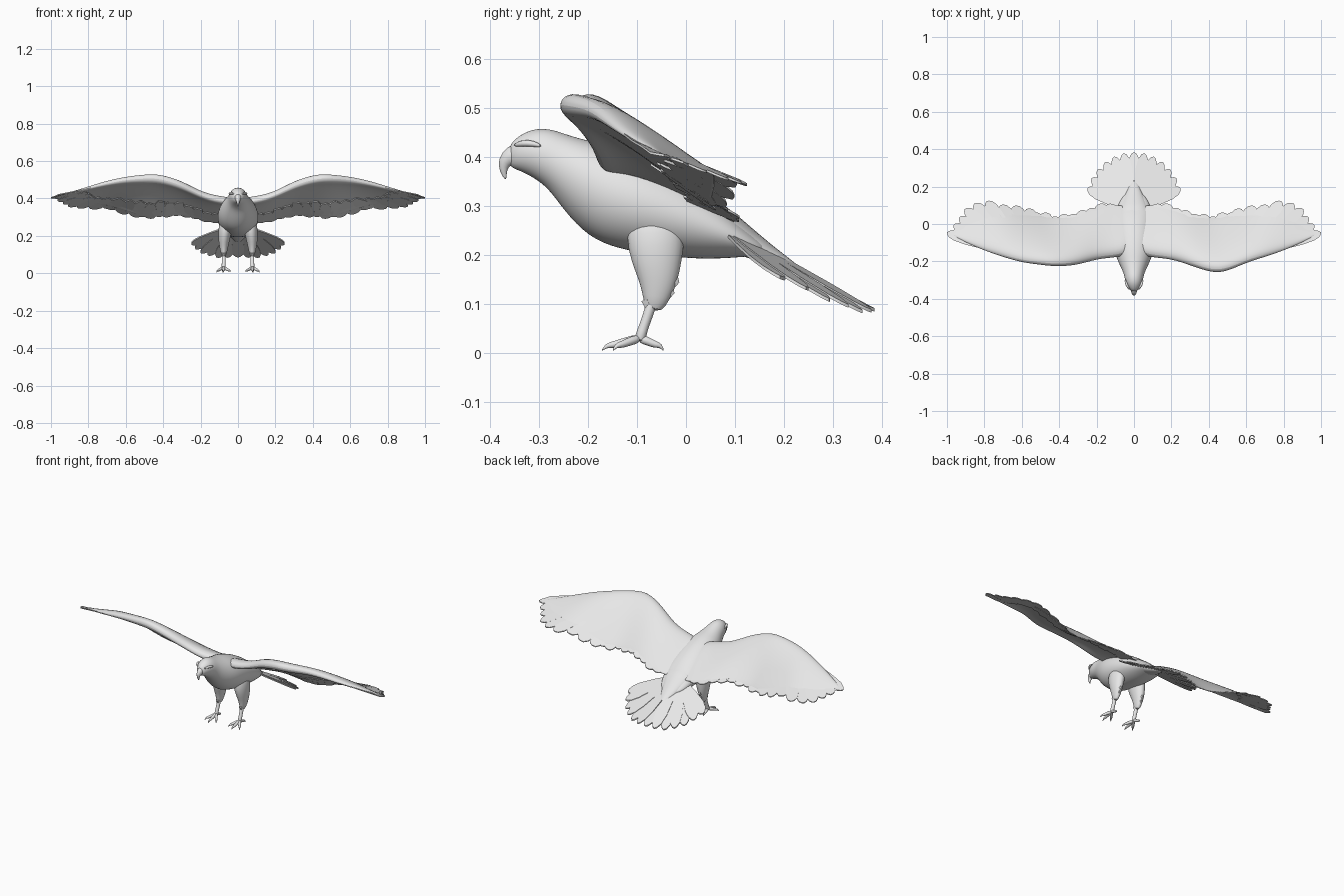
import bpy, bmesh, math
from mathutils import Vector

cube = bpy.data.objects.get("Cube")
if cube:
    bpy.data.objects.remove(cube)

grey = bpy.data.materials.new("plumage_grey")
grey.use_nodes = True
grey.diffuse_color = (0.8, 0.8, 0.8, 1)
grey.node_tree.nodes["Principled BSDF"].inputs["Base Color"].default_value = (0.8, 0.8, 0.8, 1)


def finish(name, bm, levels=0):
    bmesh.ops.recalc_face_normals(bm, faces=bm.faces[:])
    mesh = bpy.data.meshes.new(name)
    bm.to_mesh(mesh)
    bm.free()
    mesh.materials.append(grey)
    obj = bpy.data.objects.new(name, mesh)
    bpy.context.collection.objects.link(obj)
    if levels:
        mod = obj.modifiers.new("smooth", 'SUBSURF')
        mod.levels = mod.render_levels = levels
    bpy.ops.object.select_all(action='DESELECT')
    obj.select_set(True)
    bpy.context.view_layer.objects.active = obj
    bpy.ops.object.shade_smooth_by_angle(angle=math.radians(50))
    return obj


def loft(bm, rings):
    """Skin a list of closed rings and cap both ends."""
    loops = [[bm.verts.new(p) for p in ring] for ring in rings]
    n = len(loops[0])
    for a, b in zip(loops, loops[1:]):
        for i in range(n):
            bm.faces.new((a[i], a[(i + 1) % n], b[(i + 1) % n], b[i]))
    bm.faces.new(loops[0])
    bm.faces.new(loops[-1][::-1])


def tube(bm, path, sides=10, flat=1.0):
    """Tapered tube through (x, y, z, radius); flat scales its width in x."""
    pts = [Vector(p[:3]) for p in path]
    rings = []
    for i, p in enumerate(pts):
        d = (pts[min(i + 1, len(pts) - 1)] - pts[max(i - 1, 0)]).normalized()
        ref = Vector((0, 1, 0)) if abs(d.x) > 0.8 else Vector((1, 0, 0))
        u = (ref - d * ref.dot(d)).normalized()
        v = d.cross(u)
        r = path[i][3]
        angles = [math.tau * k / sides for k in range(sides)]
        rings.append([p + u * math.cos(a) * r * flat + v * math.sin(a) * r for a in angles])
    loft(bm, rings)


def feather(bm, root, tip, width, height, thick=0.005):
    """Leaf-shaped blade in plan, laid on the surface height(x, y)."""
    root, tip = Vector(root), Vector(tip)
    d = tip - root
    side = Vector((-d.y, d.x)).normalized() * width / 2
    outline = [(0, 0.5), (0.35, 0.85), (0.7, 1), (0.88, 0.8), (0.97, 0.4)]
    left = [root + d * t + side * w for t, w in outline]
    right = [root + d * t - side * w for t, w in outline]
    plan = left + [tip] + right[::-1]
    layers = [[(p.x, p.y, height(p.x, p.y) + o) for p in plan] for o in (-thick / 2, thick / 2)]
    loft(bm, layers)


# Body with neck and head: (y, top, bottom, half width)
body = [(-0.362, 0.424, 0.380, 0.014), (-0.345, 0.442, 0.374, 0.030),
        (-0.315, 0.459, 0.360, 0.045), (-0.28, 0.460, 0.335, 0.052),
        (-0.25, 0.450, 0.290, 0.062), (-0.20, 0.435, 0.235, 0.088),
        (-0.14, 0.425, 0.210, 0.108), (-0.06, 0.395, 0.198, 0.112),
        (0.02, 0.350, 0.190, 0.105), (0.08, 0.300, 0.192, 0.095),
        (0.13, 0.250, 0.197, 0.075), (0.17, 0.218, 0.200, 0.04)]
bm = bmesh.new()
loft(bm, [[(w * math.cos(a), y, (top + low) / 2 + (top - low) / 2 * math.sin(a))
           for a in (math.tau * k / 16 for k in range(16))] for y, top, low, w in body])
finish("body", bm, 2)

# Hooked beak
bm = bmesh.new()
tube(bm, [(0, -0.335, 0.405, 0.028), (0, -0.358, 0.403, 0.023), (0, -0.372, 0.390, 0.015),
          (0, -0.374, 0.372, 0.008), (0, -0.368, 0.354, 0.002)], flat=0.8)
finish("beak", bm, 1)

# Wing stations: x, leading y, trailing y, leading z, trailing z, thickness
WING = [(0.0, -0.16, 0.10, 0.38, 0.26, 0.05), (0.1, -0.185, 0.105, 0.385, 0.265, 0.055),
        (0.2, -0.19, 0.09, 0.415, 0.285, 0.05), (0.3, -0.225, 0.05, 0.47, 0.31, 0.06),
        (0.42, -0.25, 0.03, 0.508, 0.305, 0.065), (0.5, -0.24, 0.05, 0.507, 0.30, 0.062),
        (0.6, -0.21, 0.06, 0.50, 0.33, 0.05), (0.7, -0.18, 0.06, 0.48, 0.365, 0.04),
        (0.8, -0.145, 0.05, 0.455, 0.375, 0.025), (0.9, -0.10, 0.0, 0.428, 0.388, 0.014),
        (0.985, -0.055, -0.04, 0.405, 0.398, 0.005)]
# Wing profile: chord fraction, offset in thicknesses
PROFILE = [(0, 0), (0.05, 0.55), (0.2, 1), (0.5, 0.85), (0.8, 0.4), (1, 0.08),
           (1, -0.02), (0.8, 0.12), (0.5, 0.25), (0.2, 0.1), (0.05, -0.25)]


def station(x):
    for a, b in zip(WING, WING[1:]):
        if x <= b[0]:
            break
    t = min((x - a[0]) / (b[0] - a[0]), 1)
    return [p + (q - p) * t for p, q in zip(a, b)]


def wing_height(x, y):
    _, y0, y1, z0, z1, t = station(abs(x))
    return z0 + (z1 - z0) * (y - y0) / max(y1 - y0, 0.04) + t * 0.08


# Primary feather tips from wing tip inwards
PRIMARIES = [(1.0, -0.045), (0.965, -0.005), (0.935, 0.035), (0.905, 0.08), (0.855, 0.108),
             (0.79, 0.12), (0.715, 0.10), (0.645, 0.095), (0.575, 0.08)]

for name, s in (("left", 1), ("right", -1)):
    bm = bmesh.new()
    rings = []
    for x, y0, y1, z0, z1, t in WING:
        # one leading edge is a little fuller than the other
        y0 -= 0.018 * s if 0.4 < x < 0.55 else 0
        rings.append([(s * x, y0 + (y1 - y0) * c, z0 + (z1 - z0) * c + o * t) for c, o in PROFILE])
    loft(bm, rings)
    finish(name + "_wing", bm, 2)

    bm = bmesh.new()
    for i, (x, y) in enumerate(PRIMARIES):
        reach = 0.17 - 0.012 * i
        drop = 0.07 + 0.012 * min(i, 5)
        feather(bm, (s * (x - reach), y - drop), (s * x, y), 0.052 + 0.003 * i, wing_height)
    for i in range(9):
        x = 0.13 + 0.05 * i
        y = station(x)[2] + (0.016 if i % 2 else 0.008)
        feather(bm, (s * (x - 0.02), y - 0.11), (s * x, y), 0.075, wing_height)
    finish(name + "_flight_feathers", bm)

    # Brow ridge over the eye
    bm = bmesh.new()
    tube(bm, [(s * 0.022, -0.352, 0.424, 0.003), (s * 0.036, -0.333, 0.429, 0.008),
              (s * 0.044, -0.312, 0.428, 0.007), (s * 0.047, -0.295, 0.422, 0.003)], 8)
    finish(name + "_brow", bm, 1)

    # Feathered thigh with a ragged cuff
    bm = bmesh.new()
    tube(bm, [(s * 0.058, -0.065, 0.29, 0.05), (s * 0.068, -0.062, 0.24, 0.064),
              (s * 0.074, -0.060, 0.19, 0.054), (s * 0.076, -0.056, 0.15, 0.042),
              (s * 0.076, -0.060, 0.115, 0.03), (s * 0.076, -0.068, 0.085, 0.017)], 12, 0.62)
    finish(name + "_thigh", bm, 1)
    bm = bmesh.new()
    for y, z, low in ((-0.03, 0.16, 0.128), (-0.04, 0.14, 0.105), (-0.055, 0.12, 0.088), (-0.08, 0.11, 0.078)):
        tube(bm, [(s * 0.076, y, z, 0.014), (s * 0.076, y + 0.006, (z + low) / 2, 0.012),
                  (s * 0.076, y, low, 0.002)], 6, 0.8)
    finish(name + "_thigh_tufts", bm)

    # Shank, toes and claws
    bm = bmesh.new()
    tube(bm, [(s * 0.076, -0.065, 0.12, 0.014), (s * 0.076, -0.078, 0.075, 0.011),
              (s * 0.077, -0.090, 0.045, 0.011), (s * 0.077, -0.095, 0.022, 0.014)], 8)
    finish(name + "_shank", bm, 1)
    bm = bmesh.new()
    for dx, dy in ((0.0, -0.078), (-0.038, -0.055), (0.038, -0.055), (0.004, 0.05)):
        steps = [(0, 0.030, 0.011), (0.35, 0.024, 0.009), (0.7, 0.016, 0.008),
                 (0.85, 0.016, 0.005), (1, 0.004, 0.001)]
        tube(bm, [(s * (0.077 + dx * t), -0.095 + dy * t, z, r) for t, z, r in steps], 8)
    finish(name + "_toes", bm, 1)


# Fanned tail
def tail_height(x, y):
    return 0.245 - 0.55 * (y - 0.1) - 0.16 * abs(x)


bm = bmesh.new()
for i in range(-6, 7):
    a = math.radians(i * 12)
    feather(bm, (0.06 * math.sin(a), 0.09 + 0.01 * math.cos(a)),
            (0.262 * math.sin(a), 0.105 + 0.28 * math.cos(a)), 0.066,
            lambda x, y: tail_height(x, y) + 0.003 * (i % 2), 0.007)
finish("tail_feathers", bm)

# Tail root blending the back into the fan
bm = bmesh.new()
tube(bm, [(0, 0.02, 0.29, 0.05), (0, 0.09, 0.245, 0.04), (0, 0.16, 0.205, 0.022),
          (0, 0.24, 0.165, 0.006)], 12, 2.1)
finish("tail_root", bm, 1)
